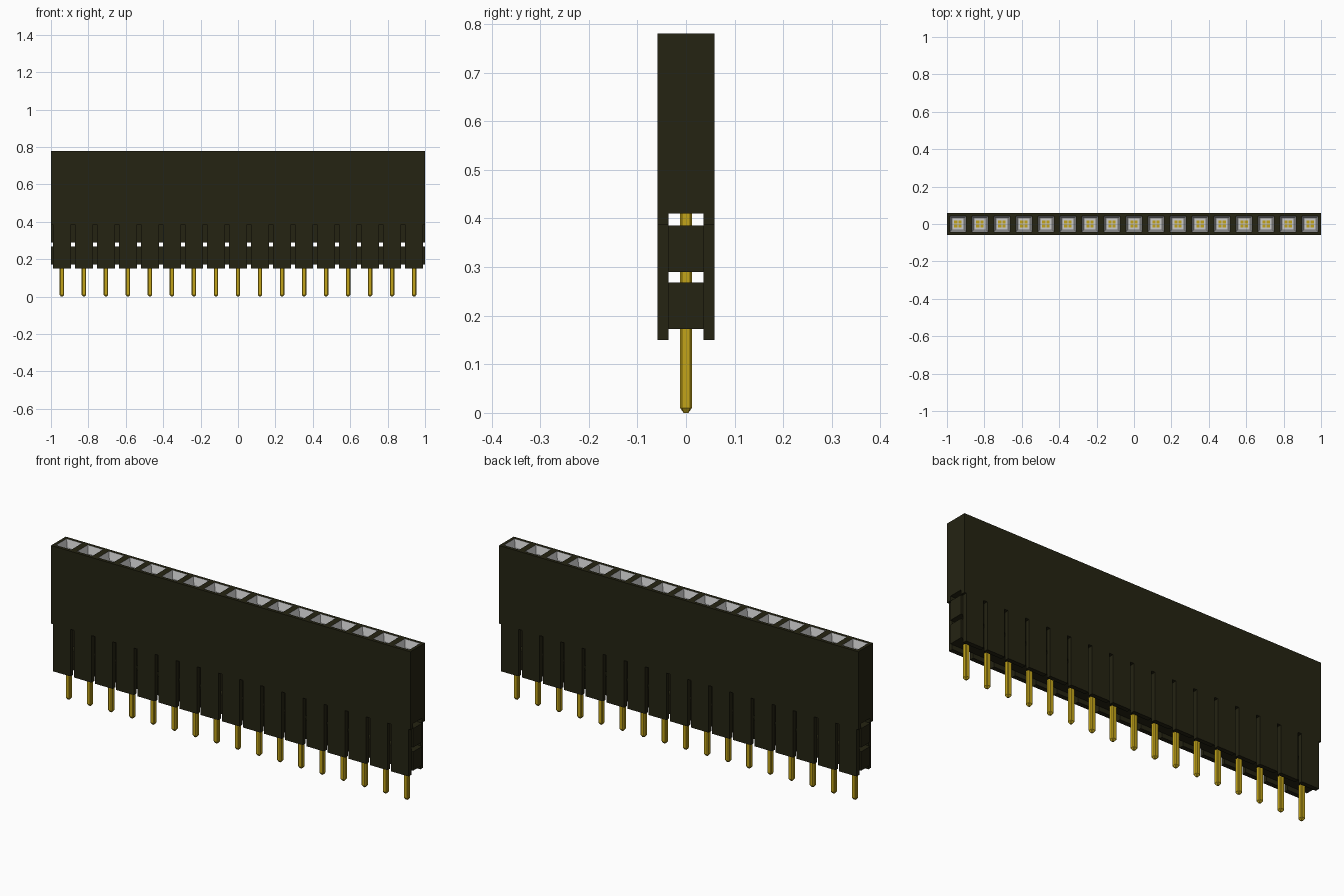
import bpy
import bmesh
from mathutils import Matrix, Vector

cube = bpy.data.objects.get("Cube")
if cube:
    bpy.data.objects.remove(cube)

PINS = 17
PITCH = 2 / PINS
HALF_Y = 0.0585      # half depth of the housing
CORE_Y = 0.036       # half depth of the inner core
TOP = 0.78
CENTRES = [(i - (PINS - 1) / 2) * PITCH for i in range(PINS)]


def material(name, rgb):
    m = bpy.data.materials.new(name)
    m.use_nodes = True
    m.diffuse_color = (*rgb, 1)
    bsdf = next(n for n in m.node_tree.nodes if n.type == 'BSDF_PRINCIPLED')
    bsdf.inputs["Base Color"].default_value = (*rgb, 1)
    return m


black = material("black plastic", (0.018, 0.017, 0.006))
gold = material("gold", (0.54, 0.37, 0.01))
grey = material("grey metal", (0.6, 0.6, 0.6))


def finish(bm, name, *mats):
    mesh = bpy.data.meshes.new(name)
    bm.to_mesh(mesh)
    bm.free()
    for m in mats:
        mesh.materials.append(m)
    obj = bpy.data.objects.new(name, mesh)
    bpy.context.collection.objects.link(obj)
    return obj


def add_box(bm, low, high):
    low, high = Vector(low), Vector(high)
    matrix = Matrix.Translation((low + high) / 2) @ Matrix.Diagonal((*(high - low), 1))
    return bmesh.ops.create_cube(bm, size=1, matrix=matrix)["verts"]


# Upper housing: a row of tiles, each with a funnel-shaped socket
bm = bmesh.new()
corners = [[bm.verts.new((-1 + i * PITCH, y, TOP)) for i in range(PINS + 1)]
           for y in (-HALF_Y, HALF_Y)]
tiles = [bm.faces.new((corners[0][i], corners[0][i + 1], corners[1][i + 1], corners[1][i]))
         for i in range(PINS)]
rim = [e for e in bm.edges if e.is_boundary]
skirt = bmesh.ops.extrude_edge_only(bm, edges=rim)["geom"]
bmesh.ops.translate(bm, verts=[g for g in skirt if isinstance(g, bmesh.types.BMVert)],
                    vec=(0, 0, 0.41 - TOP))
bmesh.ops.holes_fill(bm, edges=[e for e in bm.edges if e.is_boundary], sides=0)
bmesh.ops.recalc_face_normals(bm, faces=bm.faces)
bmesh.ops.inset_individual(bm, faces=tiles, thickness=0.0225)
funnels = bmesh.ops.inset_individual(bm, faces=tiles, thickness=0.014, depth=-0.04)["faces"]
for face in funnels + tiles:
    face.material_index = 1
finish(bm, "housing", black, grey)

# Side rails beside the upper tunnel
bm = bmesh.new()
for y0, y1 in ((-HALF_Y, -CORE_Y), (CORE_Y, HALF_Y)):
    add_box(bm, (-1, y0, 0.387), (1, y1, 0.41))
finish(bm, "side_rails", black)

# Separate wall ribs around each pin
bm = bmesh.new()
for x in CENTRES:
    for y0, y1 in ((-HALF_Y, -CORE_Y), (CORE_Y, HALF_Y)):
        add_box(bm, (x - 0.049, y0, 0.15), (x + 0.049, y1, 0.387))
finish(bm, "wall_ribs", black)

# Core bars, leaving tunnels between them
bm = bmesh.new()
for z0, z1 in ((0.173, 0.268), (0.29, 0.385)):
    add_box(bm, (-1, -CORE_Y, z0), (1, CORE_Y, z1))
finish(bm, "core_bars", black)

# Pins: square posts with bevelled edges and a pointed tip
bm = bmesh.new()
for x in CENTRES:
    post = add_box(bm, (x - 0.012, -0.012, 0.01), (x + 0.012, 0.012, 0.42))
    edges = {e for v in post for e in v.link_edges
             if abs(e.verts[0].co.z - e.verts[1].co.z) > 0.1}
    bmesh.ops.bevel(bm, geom=list(edges), offset=0.004, segments=1, affect='EDGES')
bm.faces.ensure_lookup_table()
bottoms = [f for f in bm.faces if f.normal.z < -0.9]
bmesh.ops.inset_individual(bm, faces=bottoms, thickness=0.008, depth=0.01)
finish(bm, "pins", gold)

# Four contact leaves on each socket floor
bm = bmesh.new()
floor = TOP - 0.04
for x in CENTRES:
    for sx in (-1, 1):
        for sy in (-1, 1):
            cx, cy = x + sx * 0.011, sy * 0.011
            add_box(bm, (cx - 0.009, cy - 0.009, floor - 0.002),
                    (cx + 0.009, cy + 0.009, floor + 0.004))
finish(bm, "contact_leaves", gold)
